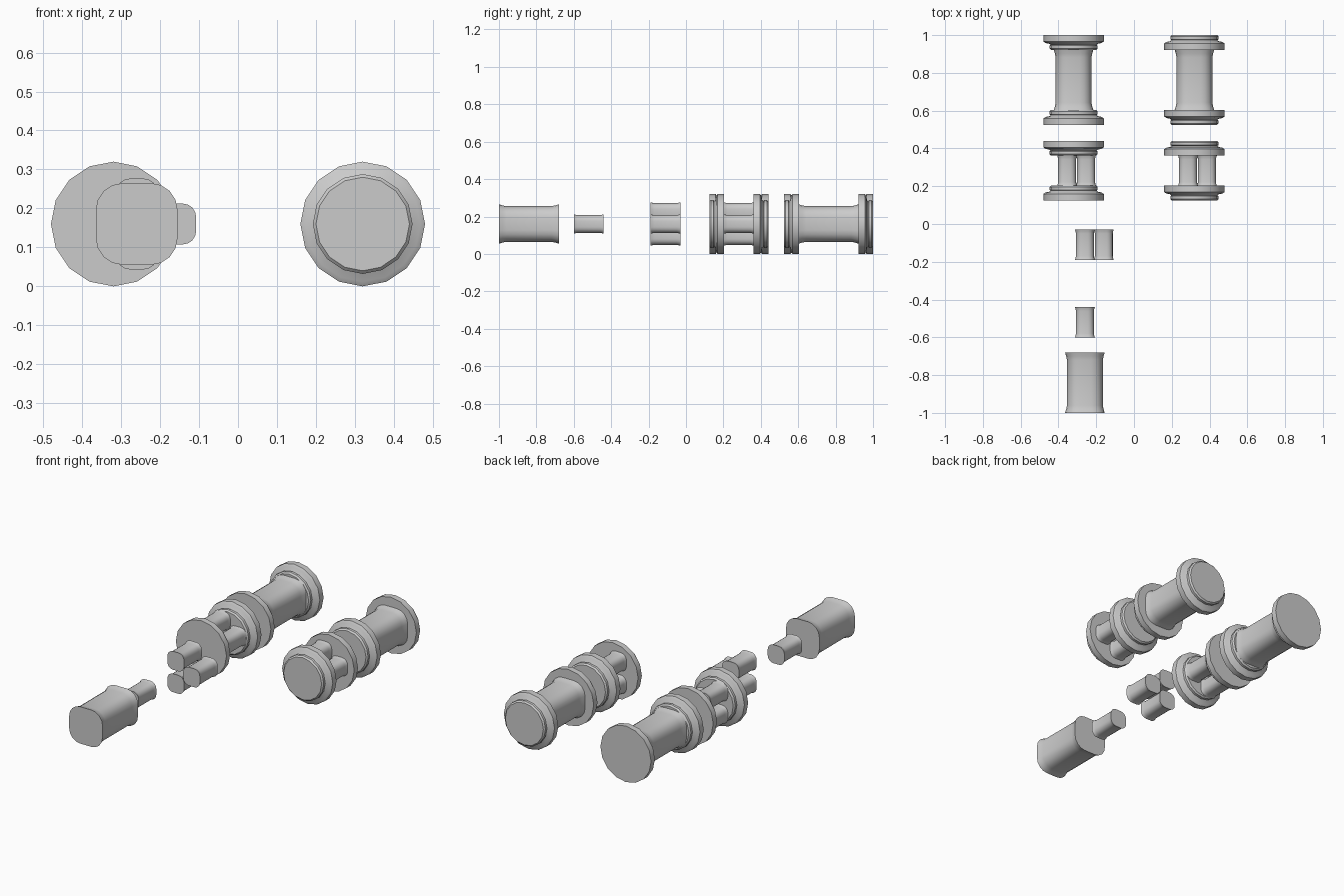
import bpy, bmesh, math

cube = bpy.data.objects.get("Cube")
if cube:
    bpy.data.objects.remove(cube)

stone = bpy.data.materials.new("plain_grey_stone")
stone.use_nodes = True
grey = (0.6, 0.6, 0.6, 1)
stone.diffuse_color = grey
stone.node_tree.nodes["Principled BSDF"].inputs["Base Color"].default_value = grey


def circle(n=16):
    return [(math.cos(i * math.tau / n), math.sin(i * math.tau / n)) for i in range(n)]


def rounded_square(flat=0.34, steps=4):
    # Unit square with generous round corners
    pts = []
    for corner in range(4):
        a0 = corner * math.pi / 2
        mx = math.sqrt(2) * flat * math.cos(a0 + math.pi / 4)
        mz = math.sqrt(2) * flat * math.sin(a0 + math.pi / 4)
        for s in range(steps + 1):
            a = a0 + s / steps * math.pi / 2
            pts.append((mx + (1 - flat) * math.cos(a), mz + (1 - flat) * math.sin(a)))
    return pts


def loft(name, outline, profile, centre, flip=1):
    # Sweep an outline along y through (distance, radius) stations
    x, y, z = centre
    bm = bmesh.new()
    rings = [[bm.verts.new((x + px * r, y + flip * d, z + pz * r)) for px, pz in outline]
             for d, r in profile]
    n = len(outline)
    for a, b in zip(rings, rings[1:]):
        for i in range(n):
            j = (i + 1) % n
            bm.faces.new((a[i], a[j], b[j], b[i]))
    bm.faces.new(rings[0])
    bm.faces.new(rings[-1])
    bmesh.ops.recalc_face_normals(bm, faces=bm.faces)
    mesh = bpy.data.meshes.new(name)
    bm.to_mesh(mesh)
    bm.free()
    mesh.materials.append(stone)
    obj = bpy.data.objects.new(name, mesh)
    bpy.context.collection.objects.link(obj)
    bpy.ops.object.select_all(action='DESELECT')
    obj.select_set(True)
    bpy.context.view_layer.objects.active = obj
    bpy.ops.object.shade_smooth_by_angle(angle=math.radians(35))


AXIS = 0.16
CAP = 0.078


def shaft(name, x, y, z=AXIS, size=1.0):
    # Shaft with a slight flare at both ends, centred on y
    half = [(-0.16, 0.105), (-0.14, 0.099), (-0.12, 0.095)]
    prof = half + [(-d, r) for d, r in reversed(half)]
    loft(name, rounded_square(), [(d * size, r * size) for d, r in prof], (x, y, z))


def shaft_cluster(name, x, y):
    # Three thin shafts in a triangle
    for tag, dx, dz in (("side", 0.066, 0), ("upper", -0.034, 0.064), ("lower", -0.034, -0.064)):
        shaft(f"{name}_{tag}", x + dx, y, AXIS + dz, 0.5)


# Moulding from the broad plate to the narrow ring
MOULDING = [(0, 0.16), (0.034, 0.16), (0.042, 0.148), (0.046, 0.128), (0.052, 0.122),
            (0.056, 0.128), (0.07, 0.128), (CAP, 0.12)]


def moulding(name, x, y, outward, plate_outside):
    # Moulding whose outer face is at y
    prof = MOULDING if plate_outside else [(CAP - d, r) for d, r in reversed(MOULDING)]
    loft(name, circle(), prof, (x, y, AXIS), -outward)


# Complete pillars: plates outside on the right, inside on the left
for side, x, outside in (("right", -0.32, True), ("left", 0.32, False)):
    for kind, y, half in (("tall", 0.7625, 0.2375), ("short", 0.2825, 0.1575)):
        moulding(f"{side}_{kind}_base", x, y - half, -1, outside)
        moulding(f"{side}_{kind}_capital", x, y + half, 1, outside)
    shaft(f"{side}_tall_shaft", x, 0.7625)
    shaft_cluster(f"{side}_short_shaft", x, 0.2825)

# Loose shafts
shaft_cluster("loose_cluster_shaft", -0.226, -0.11)
shaft("loose_thin_shaft", -0.26, -0.52, size=0.5)
shaft("loose_thick_shaft", -0.26, -0.84)
